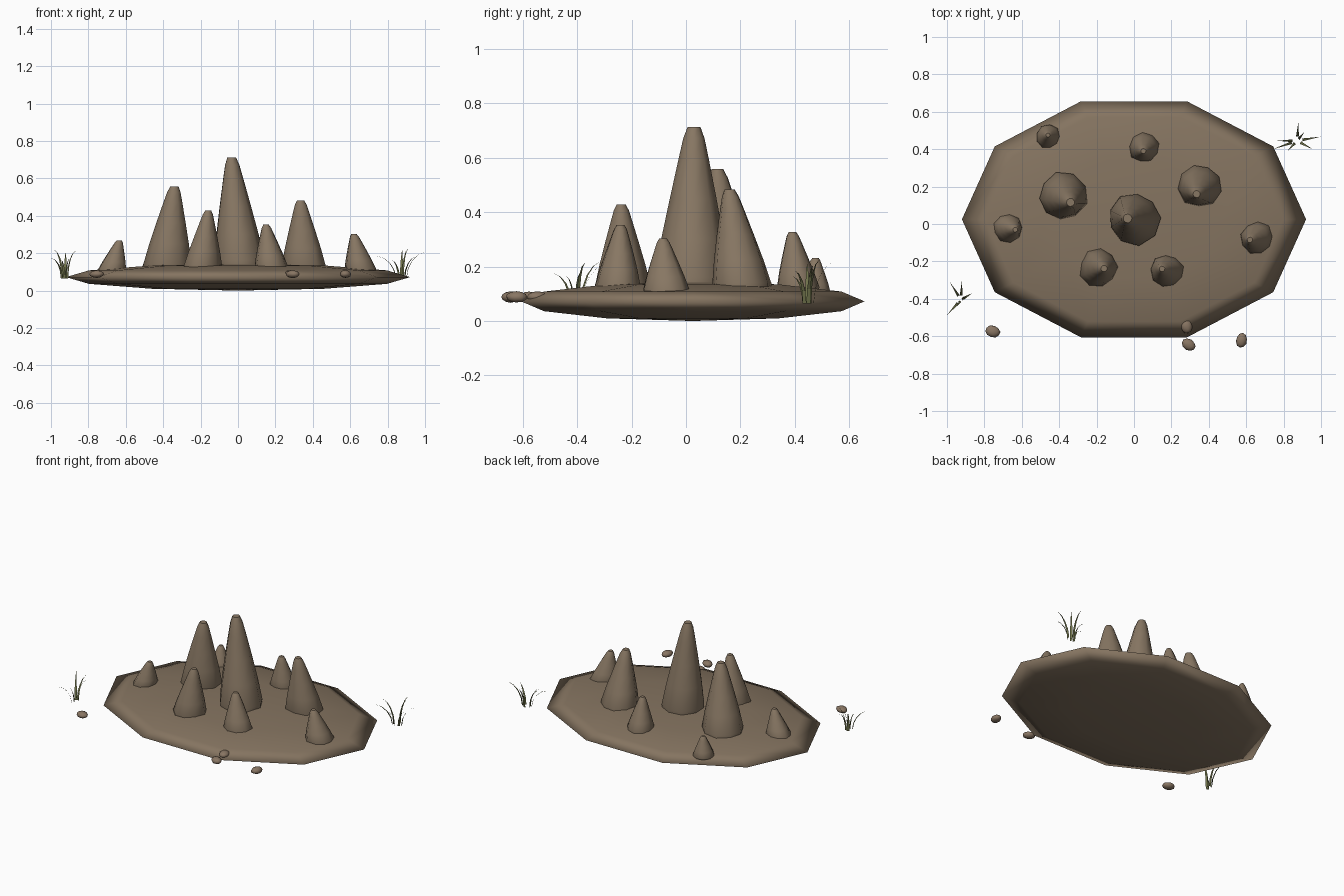
import bpy, bmesh, math, random
from mathutils import Vector

if "Cube" in bpy.data.objects:
    bpy.data.objects.remove(bpy.data.objects["Cube"])

random.seed(4)


def material(name, rgb):
    m = bpy.data.materials.new(name)
    m.diffuse_color = (*rgb, 1)
    m.use_nodes = True
    m.node_tree.nodes["Principled BSDF"].inputs["Base Color"].default_value = m.diffuse_color
    return m


EARTH = material("earth brown", (0.235, 0.175, 0.118))
SPIRE = material("spire brown", (0.245, 0.184, 0.125))
STONE = material("stone brown", (0.25, 0.18, 0.125))
GRASS = material("dry grass green", (0.16, 0.17, 0.07))


def finish(bm, name, mat, smooth=True, closed=True):
    if closed:
        bmesh.ops.recalc_face_normals(bm, faces=bm.faces)
    for f in bm.faces:
        f.smooth = smooth
    me = bpy.data.meshes.new(name)
    bm.to_mesh(me)
    bm.free()
    me.materials.append(mat)
    ob = bpy.data.objects.new(name, me)
    bpy.context.collection.objects.link(ob)
    return ob


# Ground mound: a flattened ten-sided sphere
CX, CY, RX, RY, RZ = 0, 0.025, 0.92, 0.663, 0.072
bm = bmesh.new()
bmesh.ops.create_uvsphere(bm, u_segments=10, v_segments=6, radius=1)
for v in bm.verts:
    a = math.atan2(v.co.y, v.co.x) + math.radians(90)  # a corner points along y
    r = math.hypot(v.co.x, v.co.y)
    v.co = (CX + RX * r * math.cos(a), CY + RY * r * math.sin(a), 0.075 + RZ * v.co.z)
finish(bm, "ground_mound", EARTH)


def ground_z(x, y):
    d = ((x - CX) / RX) ** 2 + ((y - CY) / RY) ** 2
    return 0.075 + RZ * math.sqrt(max(0, 1 - d))


# Spires: leaning, lumpy cones with small flat tips
PROFILE = [(0.0, 0.97), (0.06, 1.0), (0.3, 0.83), (0.55, 0.62), (0.8, 0.4), (0.93, 0.28), (1.0, 0.17)]


def spire(name, x, y, r, ax, ay, top):
    n = 9
    z0 = ground_z(x, y) - 0.018
    bm = bmesh.new()
    phase = random.uniform(0, 6)
    lumps = [random.uniform(0.9, 1.07) for _ in range(n)]
    rings = []
    for t, k in PROFILE:
        ring = []
        for i in range(n):
            a = phase + math.tau * i / n
            rr = r * k * (1 + (lumps[i] - 1) * (1 - 0.6 * t))
            ring.append(bm.verts.new((x + (ax - x) * t + rr * math.cos(a),
                                      y + (ay - y) * t + rr * math.sin(a),
                                      z0 + (top - z0) * t)))
        rings.append(ring)
    for lo, hi in zip(rings, rings[1:]):
        for i in range(n):
            j = (i + 1) % n
            bm.faces.new((lo[i], lo[j], hi[j], hi[i]))
    bm.faces.new(rings[0][::-1])
    bm.faces.new(rings[-1])
    ob = finish(bm, name, SPIRE)
    ob.data.polygons[-1].use_smooth = False
    ob.data.polygons[-2].use_smooth = False


# base x, base y, radius, tip x, tip y, tip height
for i, s in enumerate([
        (0.00, 0.03, 0.142, -0.035, 0.03, 0.715),
        (-0.385, 0.148, 0.130, -0.34, 0.115, 0.56),
        (0.355, 0.205, 0.115, 0.335, 0.16, 0.485),
        (-0.193, -0.235, 0.100, -0.16, -0.238, 0.43),
        (0.178, -0.25, 0.090, 0.15, -0.24, 0.355),
        (0.055, 0.41, 0.082, 0.05, 0.39, 0.33),
        (-0.458, 0.465, 0.066, -0.46, 0.475, 0.235),
        (-0.68, -0.02, 0.077, -0.635, -0.03, 0.272),
        (0.66, -0.075, 0.086, 0.62, -0.085, 0.305)]):
    spire(f"spire_{i + 1}", *s)


# Loose stones around the front edge
for i, (x, y, rx, ry, turn) in enumerate([
        (-0.755, -0.575, 0.040, 0.032, -0.3), (0.28, -0.545, 0.031, 0.040, 0.2),
        (0.292, -0.645, 0.040, 0.030, -0.5), (0.575, -0.622, 0.030, 0.040, -0.2)]):
    bm = bmesh.new()
    bmesh.ops.create_icosphere(bm, subdivisions=2, radius=1)
    for v in bm.verts:
        v.co *= random.uniform(0.94, 1.04)
        v.co = (v.co.x * rx, v.co.y * ry, v.co.z * 0.021)
    ob = finish(bm, f"stone_{i + 1}", STONE)
    ob.location = (x, y, 0.091)
    ob.rotation_euler.z = turn


# Grass tufts: thin tapering blades that arch outward
def tuft(name, x, y, blades):
    bm = bmesh.new()
    for tx, ty, h in blades:
        out = Vector((tx - x, ty - y, 0))
        side = Vector((-out.y, out.x, 0)).normalized()
        root = Vector((x, y, 0.068)) + out * 0.22
        prev = None
        for k in range(5):
            t = k / 4
            p = root + out * 0.78 * t ** 1.7
            p.z += h * (1 - (1 - t) ** 1.6)
            w = 0.008 * (1 - t ** 1.5)
            if k < 4:
                cur = [bm.verts.new(p - side * w), bm.verts.new(p + side * w)]
            else:
                cur = [bm.verts.new(p)]
            if prev:
                bm.faces.new(prev[::-1] + cur)
            prev = cur
    finish(bm, name, GRASS, smooth=False, closed=False)


tuft("left_grass_tuft", -0.925, -0.405, [
    (-1.0, -0.487, 0.11), (-0.92, -0.30, 0.14), (-0.985, -0.31, 0.155),
    (-0.865, -0.37, 0.15), (-0.945, -0.44, 0.10), (-0.90, -0.39, 0.11)])
tuft("right_grass_tuft", 0.872, 0.445, [
    (0.743, 0.40, 0.12), (0.88, 0.55, 0.155), (1.0, 0.467, 0.14), (0.765, 0.445, 0.145),
    (0.955, 0.40, 0.12), (0.82, 0.39, 0.10), (0.91, 0.49, 0.16)])

# Settle the model on z = 0
for ob in bpy.context.collection.objects:
    ob.location.z -= 0.003
